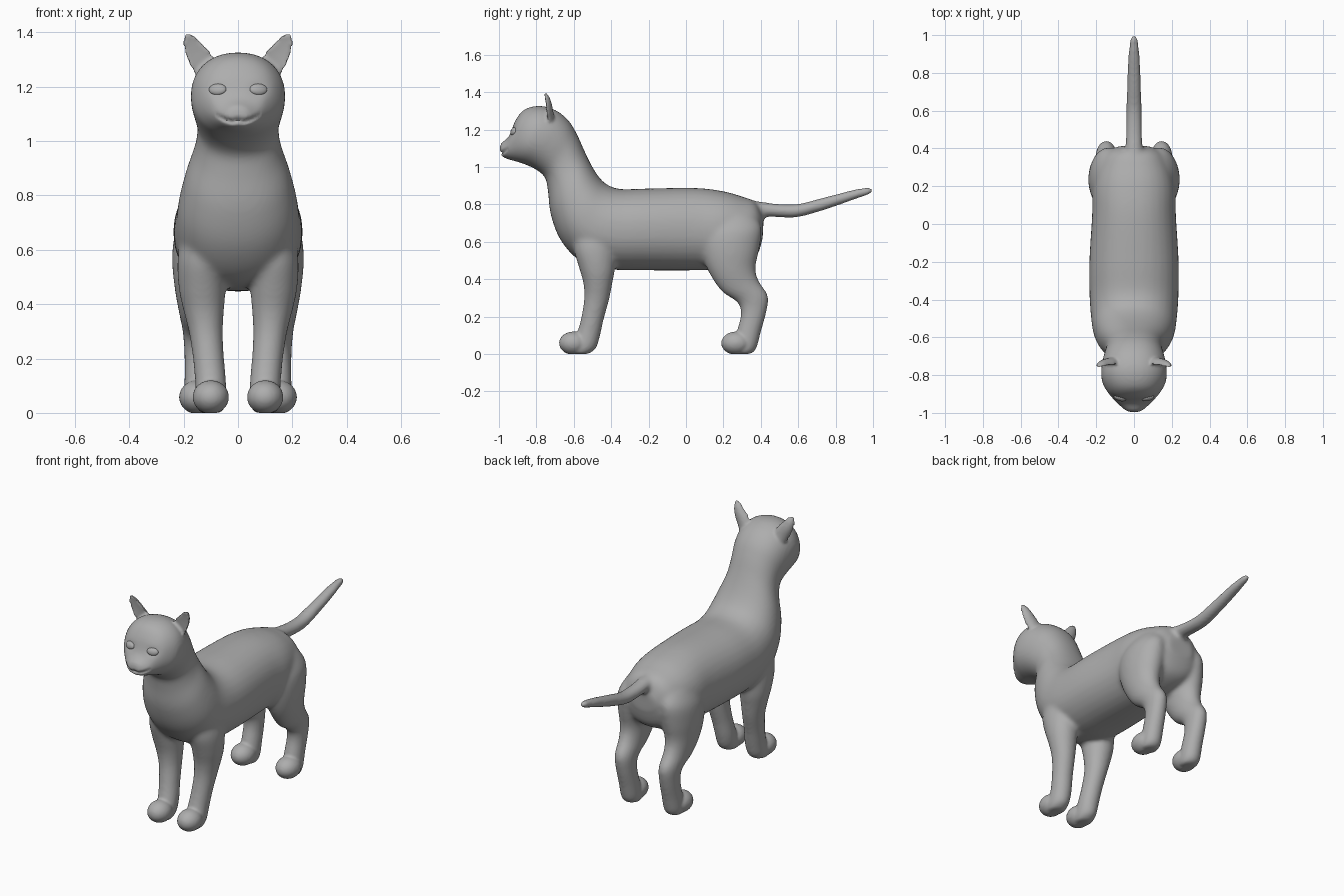
import bpy, bmesh, math
from mathutils import Vector

if "Cube" in bpy.data.objects:
    bpy.data.objects.remove(bpy.data.objects["Cube"])

fur = bpy.data.materials.new("grey_fur")
fur.diffuse_color = (0.42, 0.42, 0.42, 1)
fur.use_nodes = True
fur.node_tree.nodes["Principled BSDF"].inputs["Base Color"].default_value = fur.diffuse_color
SEG = 32


def spline(p0, p1, p2, p3, t):
    return 0.5 * (2 * p1 + (p2 - p0) * t + (2 * p0 - 5 * p1 + 4 * p2 - p3) * t * t
                  + (3 * p1 - p0 - 3 * p2 + p3) * t ** 3)


def finish(bm, name):
    bmesh.ops.recalc_face_normals(bm, faces=bm.faces)
    me = bpy.data.meshes.new(name)
    bm.to_mesh(me)
    bm.free()
    me.materials.append(fur)
    ob = bpy.data.objects.new(name, me)
    bpy.context.collection.objects.link(ob)
    return ob


def loft(name, rings, axis, power=2.0, cup=1.0, steps=5):
    """Each ring: two opposite rim points and the half width along axis."""
    keys = [(Vector(a), Vector(b), Vector((w, 0, 0))) for a, b, w in rings]
    axis = Vector(axis)
    fine = []
    for i in range(len(keys) - 1):
        k = [keys[max(0, min(len(keys) - 1, i + d))] for d in (-1, 0, 1, 2)]
        for s in range(steps):
            fine.append([spline(*[q[c] for q in k], s / steps) for c in range(3)])
    fine.append(list(keys[-1]))
    bm = bmesh.new()
    loops = []
    for a, b, w in fine:
        mid, half = (a + b) / 2, (a - b) / 2
        row = []
        for j in range(SEG):
            ang = 2 * math.pi * j / SEG
            c, s = math.cos(ang), math.sin(ang)
            c = math.copysign(abs(c) ** (2 / power), c)
            s = math.copysign(abs(s) ** (2 / power), s)
            row.append(bm.verts.new(mid + half * c + axis * w.x * (s if s > 0 else s * cup)))
        loops.append(row)
    for r, q in zip(loops, loops[1:]):
        for j in range(SEG):
            n = (j + 1) % SEG
            bm.faces.new((r[j], r[n], q[n], q[j]))
    bm.faces.new(loops[0][::-1])
    bm.faces.new(loops[-1])
    return finish(bm, name)


def tube(name, x_rings, **kw):
    """Rings as (y1, z1, y2, z2, x, half width) in the side plane."""
    return loft(name, [((x, a, b), (x, c, d), w) for a, b, c, d, x, w in x_rings], (1, 0, 0), **kw)


def ball(name, centre, radii):
    bm = bmesh.new()
    bmesh.ops.create_uvsphere(bm, u_segments=32, v_segments=20, radius=1)
    for v in bm.verts:
        v.co = Vector(centre) + Vector([a * b for a, b in zip(v.co, radii)])
    return finish(bm, name)


def fuse(parts, voxel, rounds):
    """Merge overlapping parts into one skin and soften the joins."""
    bpy.ops.object.select_all(action='DESELECT')
    for p in parts:
        p.select_set(True)
    bpy.context.view_layer.objects.active = parts[0]
    bpy.ops.object.join()
    ob = parts[0]
    m = ob.modifiers.new("skin", 'REMESH')
    m.mode, m.voxel_size = 'VOXEL', voxel
    m = ob.modifiers.new("soften", 'SMOOTH')
    m.factor, m.iterations = 0.5, rounds
    for n in ("skin", "soften"):
        bpy.ops.object.modifier_apply(modifier=n)
    return ob


# torso, neck and head in one sweep from rump to muzzle
trunk = [(.415, .73, .41, .62, .08), (.375, .81, .375, .52, .15), (.30, .842, .28, .47, .195),
         (.2, .87, .15, .452, .22), (.05, .888, .05, .447, .222), (-.2, .885, -.2, .447, .237),
         (-.35, .882, -.4, .452, .236), (-.42, .905, -.555, .49, .228), (-.46, .94, -.665, .60, .217),
         (-.50, 1.0, -.722, .74, .192), (-.54, 1.08, -.738, .87, .158), (-.58, 1.17, -.752, .94, .150),
         (-.625, 1.245, -.79, .978, .162), (-.69, 1.30, -.84, 1.005, .173), (-.775, 1.327, -.88, 1.02, .171),
         (-.86, 1.31, -.912, 1.03, .142), (-.912, 1.25, -.95, 1.04, .105), (-.945, 1.165, -.985, 1.055, .072),
         (-.99, 1.13, -1.0, 1.075, .035)]
body = tube("cat_body", [(a, b, c, d, 0, w) for a, b, c, d, w in trunk], power=2.2)

# tail
tail = [(.28, .83, .28, .74, .05), (.4, .815, .4, .735, .046), (.5, .802, .5, .73, .043),
        (.6, .803, .6, .731, .042), (.7, .828, .71, .76, .040), (.8, .854, .81, .793, .037),
        (.9, .88, .91, .828, .031), (.975, .893, .985, .853, .022), (1.0, .885, 1.003, .866, .010)]
parts = [body, tube("tail", [(a, b, c, d, 0, w) for a, b, c, d, w in tail])]

# legs and paws, left and right
for s in (-1, 1):
    front = [(-.60, .66, -.37, .66, .13, .075), (-.60, .56, -.375, .56, .135, .088),
             (-.572, .46, -.38, .45, .132, .086), (-.55, .38, -.395, .37, .126, .075),
             (-.545, .30, -.41, .29, .118, .063), (-.56, .2, -.438, .19, .108, .058),
             (-.585, .11, -.458, .1, .1, .058), (-.62, .04, -.48, .03, .1, .056),
             (-.62, .0, -.52, .0, .1, .045)]
    hind = [(.10, .74, .37, .74, .12, .07), (.07, .64, .405, .67, .135, .098),
            (.08, .55, .392, .56, .143, .099), (.12, .44, .372, .46, .150, .082),
            (.19, .335, .39, .39, .150, .066), (.275, .275, .44, .31, .147, .056),
            (.292, .21, .43, .22, .145, .053), (.27, .12, .402, .12, .143, .055),
            (.25, .04, .378, .03, .143, .056), (.25, .0, .35, .0, .143, .045)]
    for name, rings in (("front_leg", front), ("hind_leg", hind)):
        parts.append(tube(name, [(a, b, c, d, s * x, w) for a, b, c, d, x, w in rings]))
    # muzzle pad
    parts.append(ball("cheek", (s * .032, -.945, 1.09), (.045, .045, .038)))
body = fuse(parts, 0.010, 16)

parts = [body]
for s in (-1, 1):
    parts.append(ball("front_paw", (s * .1, -.602, .058), (.067, .077, .062)))
    parts.append(ball("hind_paw", (s * .15, .268, .058), (.067, .080, .062)))
    # cupped ear: rims run from inner to outer edge
    ear = [((.075, -.735, 1.275), (.145, -.735, 1.22), .035), ((.095, -.745, 1.318), (.168, -.745, 1.262), .036),
           ((.128, -.75, 1.354), (.188, -.75, 1.305), .034), ((.155, -.755, 1.383), (.2, -.755, 1.345), .028),
           ((.175, -.76, 1.395), (.2, -.76, 1.378), .02), ((.188, -.762, 1.398), (.196, -.762, 1.393), .012)]
    ear = [((s * a[0], *a[1:]), (s * b[0], *b[1:]), w) for a, b, w in ear]
    parts.append(loft("ear", ear, (0, 1, 0), cup=-.15))
body = fuse(parts, 0.008, 3)

# mouth groove, eye hollows and flat soles
for v in body.data.vertices:
    x, y, z = v.co
    if y < -.86:
        line = 1.07 + .026 * min(1, abs(x) / .08) ** 2 + .008 * math.exp(-(x / .012) ** 2)
        if abs(x) < .085:
            v.co.y += .013 * math.exp(-((z - line) / .009) ** 2) * (1 - (x / .09) ** 4)
        v.co.y += .008 * math.exp(-((abs(x) - .075) / .032) ** 2 - ((z - 1.19) / .025) ** 2)
    v.co.z = max(z, 0.0)
body.data.update()
body.name = "cat_body"

# eyes set on the face surface
for s, side in ((-1, "right"), (1, "left")):
    hit, loc, nor, _ = body.ray_cast(Vector((s * .075, -1.5, 1.19)), Vector((0, 1, 0)))
    eye = ball(side + "_eye", (0, 0, 0), (.033, .022, .014))
    eye.rotation_euler = nor.to_track_quat('Z', 'Y').to_euler()
    eye.location = loc

for ob in list(bpy.context.scene.objects):
    bpy.ops.object.select_all(action='DESELECT')
    ob.select_set(True)
    bpy.context.view_layer.objects.active = ob
    bpy.ops.object.shade_smooth_by_angle(angle=math.radians(50))
